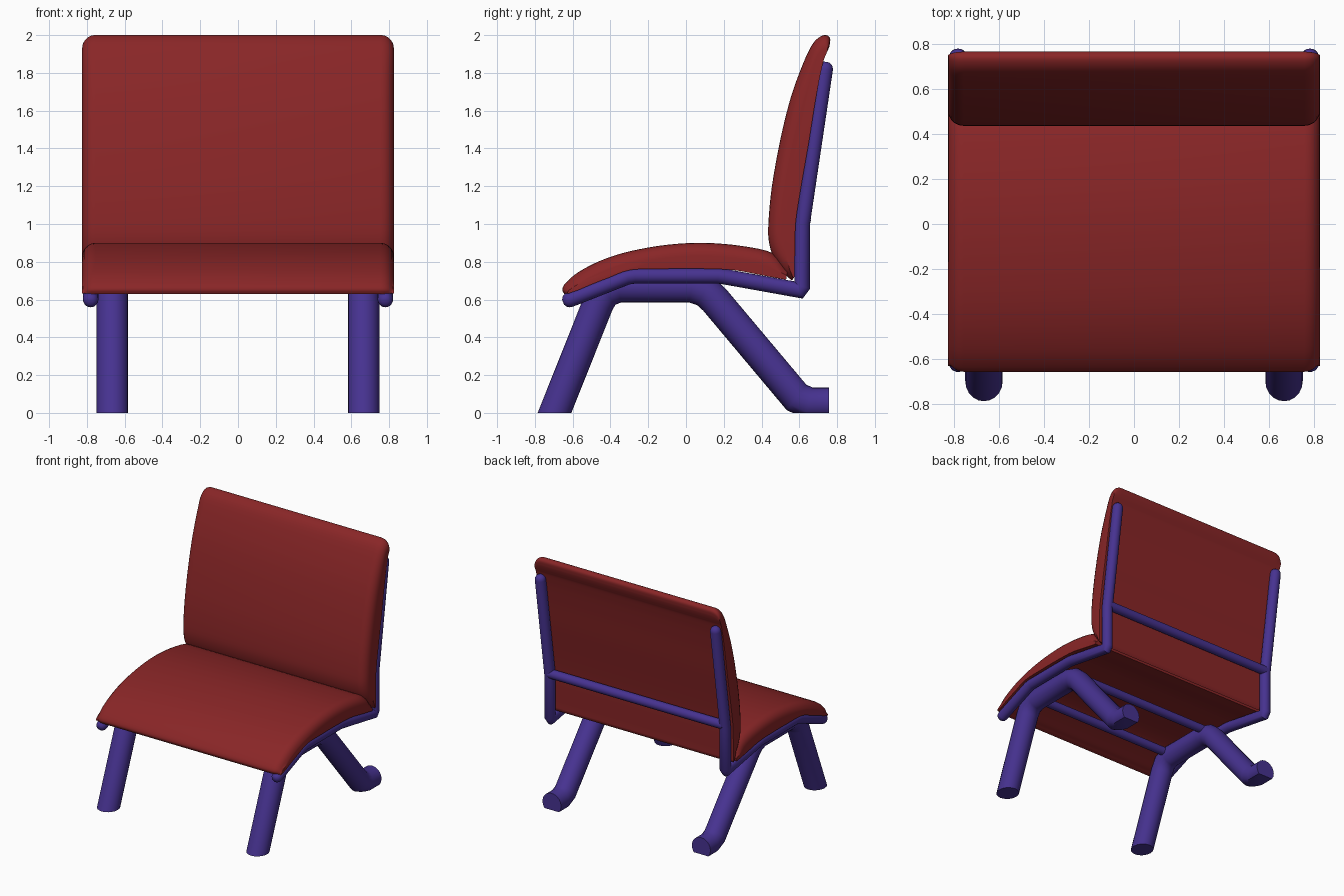
import bpy, bmesh, math
from mathutils import Vector

if "Cube" in bpy.data.objects:
    bpy.data.objects.remove(bpy.data.objects["Cube"])


def material(name, rgb):
    m = bpy.data.materials.new(name)
    m.diffuse_color = (*rgb, 1)
    m.use_nodes = True
    m.node_tree.nodes["Principled BSDF"].inputs["Base Color"].default_value = m.diffuse_color
    return m


RED = material("red fabric", (0.25, 0.019, 0.020))
PURPLE = material("purple frame", (0.062, 0.032, 0.28))


def finish(bm, name, mat):
    bmesh.ops.recalc_face_normals(bm, faces=bm.faces)
    me = bpy.data.meshes.new(name)
    bm.to_mesh(me)
    bm.free()
    me.materials.append(mat)
    me.shade_smooth()
    me.set_sharp_from_angle(angle=math.radians(40))
    ob = bpy.data.objects.new(name, me)
    bpy.context.collection.objects.link(ob)


def skin(bm, rings):
    """Join closed rings of points with quads and cap both ends."""
    vs = [[bm.verts.new(p) for p in r] for r in rings]
    n = len(vs[0])
    for a, b in zip(vs, vs[1:]):
        for i in range(n):
            j = (i + 1) % n
            bm.faces.new((a[i], a[j], b[j], b[i]))
    bm.faces.new(vs[0])
    bm.faces.new(vs[-1])


def smooth_path(pts, steps=4):
    """Catmull-Rom curve through the points."""
    p = [Vector(q) for q in pts]
    p = [2 * p[0] - p[1]] + p + [2 * p[-1] - p[-2]]
    out = []
    for a, b, c, d in zip(p, p[1:], p[2:], p[3:]):
        for k in range(steps):
            t = k / steps
            out.append(0.5 * (2 * b + (c - a) * t + (2 * a - 5 * b + 4 * c - d) * t * t
                              + (3 * b - a - 3 * c + d) * t ** 3))
    return out + [p[-2]]


def tube(name, path, r, x, domed=False, foot=None):
    """Mitred round tube along a (y, z) path in the plane x = const."""
    p = [Vector(q) for q in path]
    dirs = [(b - a).normalized() for a, b in zip(p, p[1:])]
    frames = []
    for i, q in enumerate(p):
        d0, d1 = dirs[max(i - 1, 0)], dirs[min(i, len(dirs) - 1)]
        t = (d0 + d1).normalized()
        frames.append((q, t, r, 1 / t.dot(d1)))
    if domed:
        def dome(q, d):
            return [(q + d * r * math.sin(a), d, r * math.cos(a), 1)
                    for a in (0.4, 0.8, 1.2)]
        start = [(q, -d, s, m) for q, d, s, m in dome(p[0], -dirs[0])]
        frames = start[::-1] + frames + dome(p[-1], dirs[-1])
    rings = []
    for q, t, s, mitre in frames:
        n = Vector((-t.y, t.x)) * mitre
        ring = []
        for k in range(20):
            a = math.tau * k / 20
            o = q + n * s * math.sin(a)
            ring.append((x + s * math.cos(a), o.x, o.y))
        rings.append(ring)
    bm = bmesh.new()
    skin(bm, rings)
    if foot:  # flat soles on the floor
        cut = bmesh.ops.bisect_plane(bm, geom=bm.verts[:] + bm.edges[:] + bm.faces[:],
                                     plane_co=(0, 0, 0), plane_no=(0, 0, -1), clear_outer=True)
        bmesh.ops.holes_fill(bm, edges=[e for e in bm.edges if e.is_boundary])
    finish(bm, name, PURPLE)


def crossbar(name, y, z, r, half):
    bm = bmesh.new()
    skin(bm, [[(x, y + r * math.cos(math.tau * k / 16), z + r * math.sin(math.tau * k / 16))
               for k in range(16)] for x in (-half, half)])
    finish(bm, name, PURPLE)


def cushion(name, outer, inner, half=0.825, rim=0.07):
    """Padded slab: outer curve over a paired inner curve, rounded at the sides."""
    o, b = smooth_path(outer), smooth_path(inner)
    rings = []
    angles = [math.radians(a) for a in (0, 18, 36, 54, 72, 90)]
    stations = [(half - rim + rim * math.sin(a), rim * (1 - math.cos(a))) for a in angles]
    for x, inset in [(-x, i) for x, i in reversed(stations)] + stations:
        top = []
        for p, q in zip(o, b):
            d = q - p
            top.append(p + d.normalized() * min(inset, 0.6 * d.length))
        rings.append([(x, v.x, v.y) for v in top + b[::-1]])
    bm = bmesh.new()
    skin(bm, rings)
    finish(bm, name, RED)


# Seat cushion
cushion("seat_cushion",
        [(-0.645, 0.63), (-0.655, 0.655), (-0.635, 0.69), (-0.57, 0.745), (-0.45, 0.807),
         (-0.3, 0.855), (-0.1, 0.89), (0.1, 0.90), (0.3, 0.883), (0.46, 0.845), (0.54, 0.76)],
        [(-0.62, 0.632), (-0.60, 0.64), (-0.57, 0.65), (-0.50, 0.68), (-0.41, 0.715),
         (-0.29, 0.757), (-0.1, 0.763), (0.1, 0.763), (0.26, 0.755), (0.42, 0.725), (0.53, 0.705)])

# Back cushion
cushion("back_cushion",
        [(0.56, 0.70), (0.51, 0.75), (0.465, 0.82), (0.44, 0.90), (0.436, 1.0), (0.455, 1.2),
         (0.50, 1.45), (0.555, 1.67), (0.62, 1.85), (0.675, 1.96), (0.73, 2.0), (0.762, 1.985),
         (0.76, 1.94)],
        [(0.574, 0.72), (0.574, 0.77), (0.576, 0.84), (0.578, 0.92), (0.582, 1.02), (0.61, 1.2),
         (0.65, 1.43), (0.68, 1.62), (0.705, 1.76), (0.72, 1.83), (0.73, 1.87), (0.738, 1.89),
         (0.742, 1.90)])

for side, s in (("left", -1), ("right", 1)):
    # Bent rail carrying the seat and back
    tube(side + "_side_rail",
         [(-0.615, 0.60), (-0.31, 0.72), (-0.27, 0.726), (0.17, 0.726), (0.21, 0.72),
          (0.60, 0.65), (0.615, 0.67), (0.615, 1.0), (0.737, 1.82)],
         0.041, s * 0.78, domed=True)
    # Front and rear leg in one bent tube
    tube(side + "_leg",
         [(-0.74, -0.11), (-0.465, 0.58), (-0.43, 0.64), (-0.36, 0.667), (0.03, 0.667),
          (0.10, 0.645), (0.15, 0.60), (0.585, 0.082), (0.65, 0.052), (0.757, 0.052)],
         0.083, s * 0.665, foot=True)

# Crossbars
crossbar("back_crossbar", 0.625, 1.02, 0.036, 0.78)
crossbar("front_seat_crossbar", -0.36, 0.685, 0.034, 0.665)
crossbar("rear_seat_crossbar", 0.08, 0.69, 0.034, 0.665)
